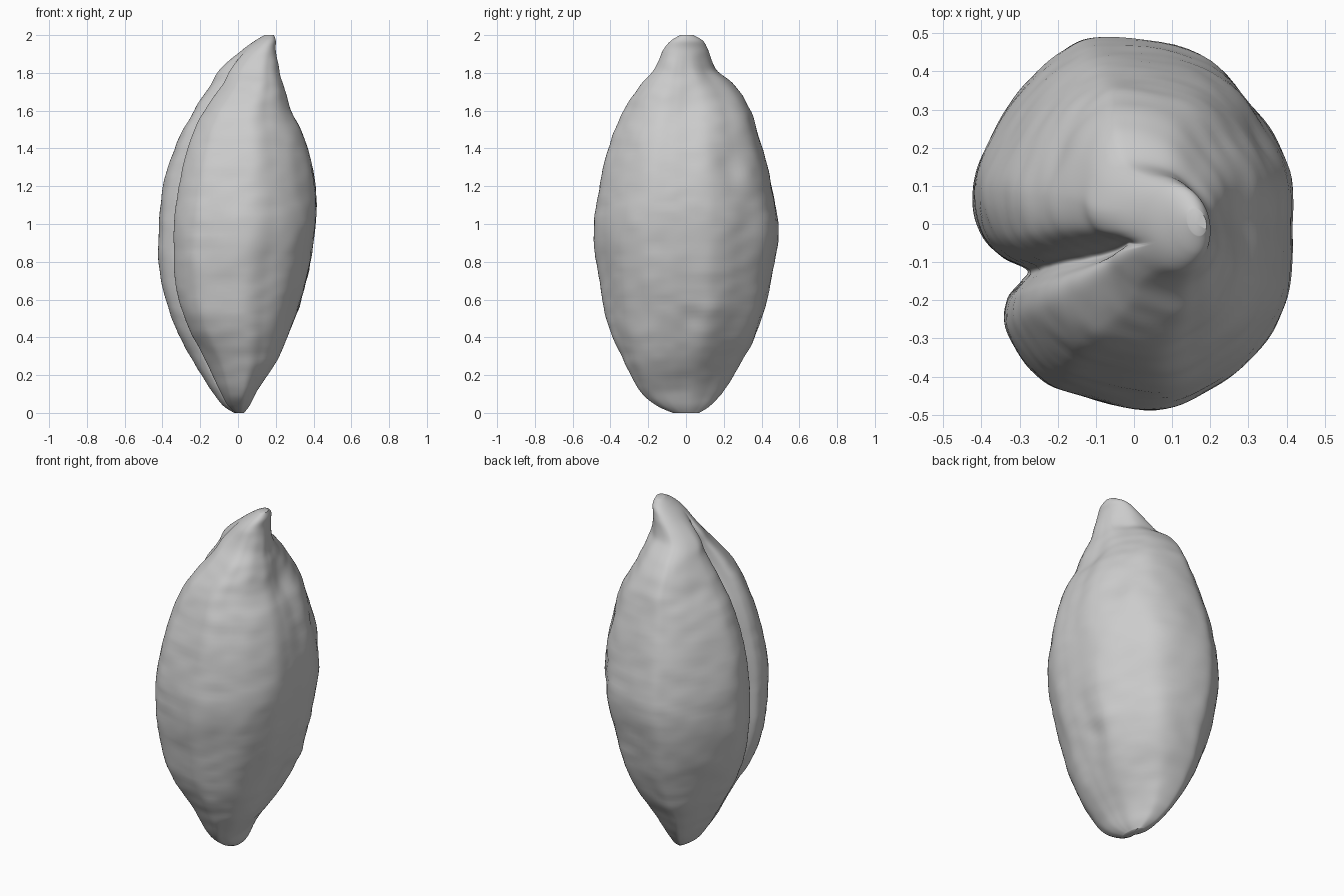
import bpy
import math
from mathutils import Vector, noise

cube = bpy.data.objects.get("Cube")
if cube:
    bpy.data.objects.remove(cube, do_unlink=True)

ROWS, COLUMNS = 130, 160

# Outline by height: z, right edge, left edge, front edge, back edge
OUTLINE = [
    (0, -.02, .03, -.07, .07), (.04, -.08, .06, -.16, .13),
    (.12, -.14, .1, -.25, .2), (.28, -.24, .2, -.33, .3),
    (.46, -.33, .285, -.41, .39), (.7, -.41, .36, -.46, .45),
    (.98, -.42, .41, -.49, .49), (1.22, -.39, .405, -.455, .45),
    (1.46, -.31, .35, -.39, .39), (1.62, -.22, .275, -.32, .33),
    (1.74, -.14, .235, -.24, .25), (1.82, -.09, .215, -.17, .16),
    (1.92, .02, .2, -.12, .12), (1.97, .09, .2, -.08, .09),
    (2, .14, .19, -.03, .04),
]

# Two-lobed cross-section with the crease on the right side
SECTION = [
    (1, 0), (.98, .3), (.8, .58), (.44, .9), (-.17, 1), (-.45, .92),
    (-.73, .68), (-.95, .35), (-1, .14), (-.94, -.06), (-.81, -.18),
    (-.65, -.25), (-.7, -.32), (-.79, -.42), (-.78, -.58), (-.6, -.8),
    (-.38, -.91), (.14, -1), (.48, -.89), (.75, -.72), (.95, -.45), (1, -.2),
]

# Local swellings and dents: position, radius, outward height
BUMPS = [
    ((.34, .34, 1.25), .08, .02), ((.36, .24, 1.32), .08, -.015),
    ((.24, -.14, 1.78), .08, -.012), ((.22, .18, 1.8), .07, -.015),
    ((.28, .04, .5), .06, -.012), ((.3, .13, .55), .06, .01),
    ((.32, 0, 1.62), .09, -.012),
]


def spline(a, b, c, d, t):
    """Smooth curve through b and c, for tuples of any length."""
    return [.5 * (2 * q + (r - p) * t + (2 * p - 5 * q + 4 * r - s) * t * t
                  + (3 * q - p - 3 * r + s) * t ** 3)
            for p, q, r, s in zip(a, b, c, d)]


def sample_outline(f):
    last = len(OUTLINE) - 1
    i = min(int(f * last), last - 1)
    pick = [OUTLINE[max(0, min(last, i + k))] for k in (-1, 0, 1, 2)]
    return spline(*pick, f * last - i)


def sample_section(f):
    n = len(SECTION)
    i = int(f * n)
    pick = [SECTION[(i + k) % n] for k in (-1, 0, 1, 2)]
    return spline(*pick, f * n - i)


def ramp(value, low, high):
    """Smooth step from nought at low to one at high."""
    t = max(0, min(1, (value - low) / (high - low)))
    return t * t * (3 - 2 * t)


def weather(p, centre):
    """Add fine wrinkles and local bumps along the outward direction."""
    out = p - centre
    size = out.length
    out.normalize()
    shift = .007 * noise.noise(Vector((p.x * 5, p.y * 5, p.z * 5)))
    shift += .004 * noise.noise(Vector((p.x * 9, p.y * 9, p.z * 18)))
    shift *= min(1, size / .25)
    for place, radius, height in BUMPS:
        gap = (p - Vector(place)).length / radius
        shift += height * math.exp(-gap * gap)
    return p + out * shift


# Grain body: rings of the cross-section stacked along the outline
verts, faces = [], []
for row in range(ROWS):
    z, x0, x1, y0, y1 = sample_outline(row / (ROWS - 1))
    centre = Vector(((x0 + x1) / 2, (y0 + y1) / 2, z))
    pinch = .22 * math.exp(-((z - 1.67) / .17) ** 2)
    roundness = ramp(z, 1.8, 1.94)
    # The blunt base and the beak are flattened along a diagonal
    slant = .28 * (1 - ramp(z, .1, .55)) + .25 * ramp(z, 1.55, 1.8)
    for col in range(COLUMNS):
        u, v = sample_section(col / COLUMNS)
        if u < 0:
            u += pinch * math.exp(-((v + .26) / .12) ** 2)
        grow = 1 + roundness * (1 / math.hypot(u, v) - 1)
        u, v = u * grow, v * grow
        u = u * math.cos(slant) - v * math.sin(slant)
        p = centre + Vector((u * (x1 - x0) / 2, v * (y1 - y0) / 2, 0))
        verts.append(weather(p, centre))

for row in range(ROWS - 1):
    for col in range(COLUMNS):
        a = row * COLUMNS + col
        b = row * COLUMNS + (col + 1) % COLUMNS
        faces.append((a, b, b + COLUMNS, a + COLUMNS))

# Rounded end caps
for start in (0, (ROWS - 1) * COLUMNS):
    ring = verts[start:start + COLUMNS]
    middle = sum(ring, Vector()) / COLUMNS
    verts.append(middle)
    tip = len(verts) - 1
    for col in range(COLUMNS):
        a, b = start + col, start + (col + 1) % COLUMNS
        faces.append((b, a, tip) if start == 0 else (a, b, tip))

mesh = bpy.data.meshes.new("grain_body")
mesh.from_pydata(verts, [], faces)
mesh.update()
grain = bpy.data.objects.new("grain_body", mesh)
bpy.context.collection.objects.link(grain)

# Plain grey husk
grey = bpy.data.materials.new("plain_grey")
grey.use_nodes = True
colour = (.6, .6, .6, 1)
grey.diffuse_color = colour
grey.node_tree.nodes["Principled BSDF"].inputs["Base Color"].default_value = colour
mesh.materials.append(grey)

bpy.context.view_layer.objects.active = grain
grain.select_set(True)
bpy.ops.object.shade_smooth_by_angle(angle=math.radians(60))
